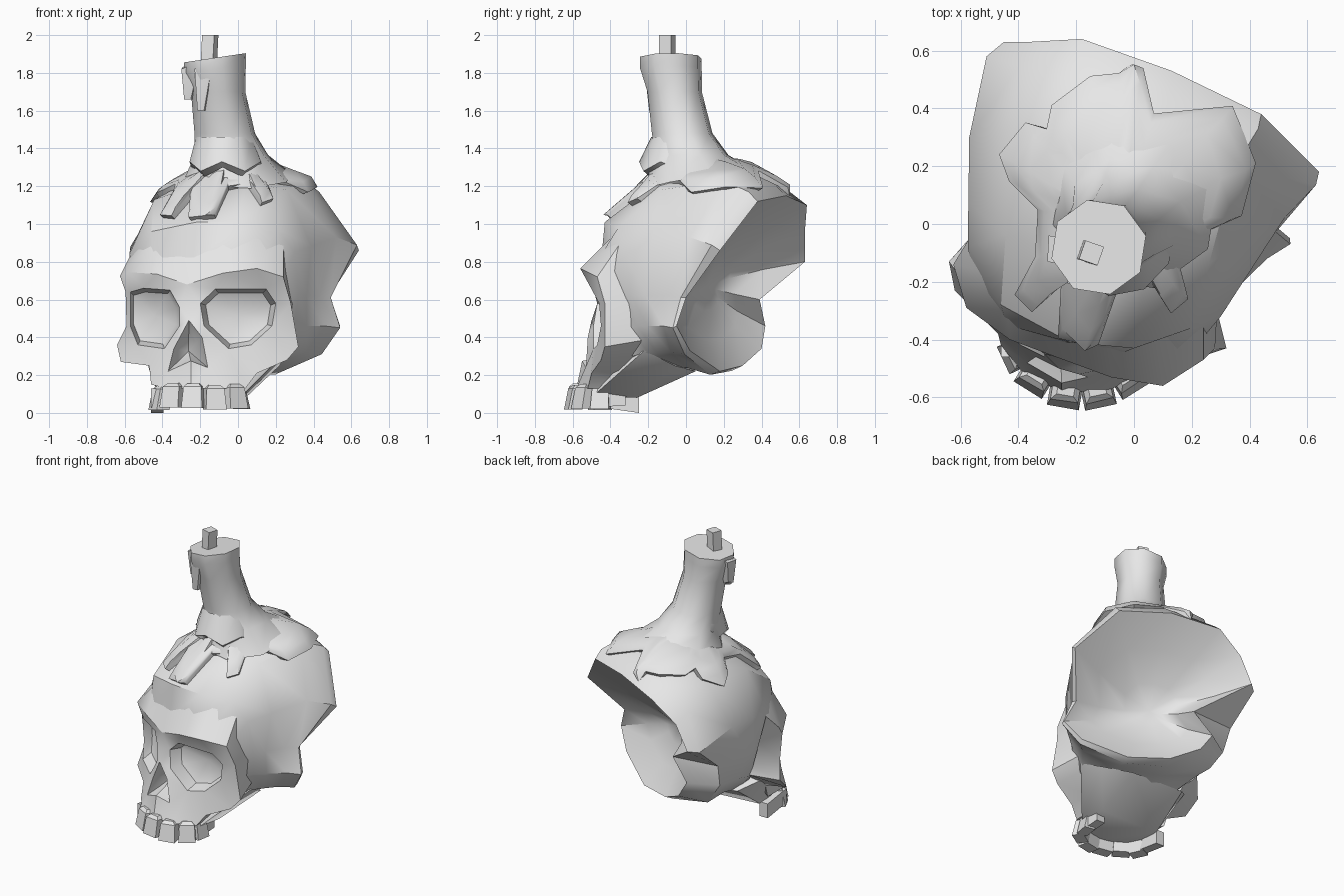
import bpy, bmesh, math, random
from mathutils import Vector, Matrix
from mathutils.bvhtree import BVHTree

if "Cube" in bpy.data.objects:
    bpy.data.objects.remove(bpy.data.objects["Cube"])

random.seed(1)
grey = bpy.data.materials.new("bone_grey")
grey.diffuse_color = (0.8, 0.8, 0.8, 1)
grey.use_nodes = True
grey.node_tree.nodes["Principled BSDF"].inputs["Base Color"].default_value = grey.diffuse_color


def finish(bm, name, angle=38):
    bmesh.ops.recalc_face_normals(bm, faces=bm.faces)
    me = bpy.data.meshes.new(name)
    bm.to_mesh(me)
    bm.free()
    ob = bpy.data.objects.new(name, me)
    bpy.context.collection.objects.link(ob)
    me.materials.append(grey)
    bpy.ops.object.select_all(action='DESELECT')
    ob.select_set(True)
    bpy.context.view_layer.objects.active = ob
    bpy.ops.object.shade_smooth_by_angle(angle=math.radians(angle))
    return ob


def bridge(bm, a, b):
    n = len(a)
    for i in range(n):
        j = (i + 1) % n
        bm.faces.new((a[i], a[j], b[j], b[i]))


def fan(bm, ring, centre):
    c = bm.verts.new(centre)
    for i in range(len(ring)):
        bm.faces.new((ring[i], ring[(i + 1) % len(ring)], c))


def loft(rings, start=None, end=None):
    bm = bmesh.new()
    vs = [[bm.verts.new(p) for p in r] for r in rings]
    for a, b in zip(vs, vs[1:]):
        bridge(bm, a, b)
    if start is not None:
        fan(bm, vs[0], start)
    if end is not None:
        fan(bm, vs[-1], end)
    return bm


def hull(name, pts, angle=38):
    bm = bmesh.new()
    for p in pts:
        bm.verts.new(p)
    res = bmesh.ops.convex_hull(bm, input=bm.verts)
    inside = [v for v in res["geom_interior"] if isinstance(v, bmesh.types.BMVert)]
    bmesh.ops.delete(bm, geom=inside, context='VERTS')
    return finish(bm, name, angle)


def middle(pts):
    return sum((Vector(p) for p in pts), Vector()) / len(pts)


# Cranium: rings run from the brow back to the broken rim
brow_ring = [(-.24, -.41, .78), (-.05, -.45, .8), (.13, -.46, .82), (.25, -.38, .75), (.26, -.33, .6),
             (.26, -.3, .45), (.2, -.3, .3), (0, -.35, .2), (-.15, -.35, .18), (-.3, -.28, .2),
             (-.45, -.08, .4), (-.5, -.05, .6), (-.55, -.2, .75), (-.44, -.35, .78)]
front_ring = [(-.22, -.41, 1.01), (0, -.43, 1.01), (.2, -.36, .98), (.3, -.32, .85), (.32, -.29, .62),
              (.3, -.26, .46), (.26, -.2, .32), (.05, -.18, .21), (-.15, -.14, .21), (-.33, -.1, .23),
              (-.5, 0, .4), (-.56, 0, .62), (-.575, -.08, .84), (-.46, -.28, .96)]
mid_ring = [(-.2, .33, 1.26), (.1, .28, 1.3), (.35, .2, 1.23), (.52, .02, .93), (.43, -.1, .62),
            (.46, -.12, .46), (.36, -.08, .32), (.15, 0, .24), (-.12, .1, .24), (-.4, .15, .32),
            (-.52, .15, .45), (-.57, .12, .62), (-.57, .3, .88), (-.42, .33, 1.13)]
rim = [(-.18, .64, 1.1), (.13, .53, 1.15), (.44, .38, 1.12), (.64, .18, .86), (.48, 0, .61),
       (.54, -.05, .46), (.45, .02, .33), (.2, .18, .22), (-.05, .3, .25), (-.22, .4, .34),
       (-.3, .42, .46), (-.17, .39, .6), (-.45, .63, .8), (-.36, .63, .97)]
# Crown bulges upwards between forehead and mid ring
crown = [Vector(f).lerp(Vector(m), .4) + Vector((0, 0, .1 if i in (0, 1, 2, 13) else 0))
         for i, (f, m) in enumerate(zip(front_ring, mid_ring))]
mid = Vector((.05, .3, .65))
edge = []
for m, r in zip(mid_ring, rim):
    p = Vector(m).lerp(Vector(r), .72)
    out = p - mid
    out.y = 0
    edge.append(p + out.normalized() * .025)
# Wide bevel along the left side of the break
edge[9:13] = [(-.38, .3, .3), (-.48, .31, .45), (-.5, .36, .61), (-.51, .58, .79)]
back_dir = Vector((.38, .9, -.1)).normalized()


def bowl(t):
    return [Vector(r).lerp(mid, t) - back_dir * .2 * (1 - (1 - t) ** 2) for r in rim]


bm = loft([brow_ring, front_ring, crown, mid_ring, edge, rim, bowl(.35), bowl(.7)],
          (-.2, -.2, .55), mid - back_dir * .2)
bmesh.ops.recalc_face_normals(bm, faces=bm.faces)
bm.normal_update()
dome = BVHTree.FromBMesh(bm)
finish(bm, "cranium")

# Face plate with eye sockets and nose opening
outline = [(-.625, -.14, .725), (-.58, -.29, .745), (-.43, -.4, .735), (-.27, -.46, .68), (-.08, -.53, .74),
           (.1, -.56, .765), (.24, -.47, .72), (.28, -.43, .58), (.32, -.43, .35), (.26, -.45, .28),
           (.1, -.5, .21), (.04, -.52, .13), (-.1, -.58, .13), (-.25, -.58, .13), (-.38, -.52, .13),
           (-.46, -.42, .15), (-.47, -.38, .25), (-.62, -.23, .27), (-.64, -.13, .36), (-.59, -.2, .46),
           (-.595, -.22, .64)]
right_eye = [(-.2, -.47, .58), (-.12, -.49, .655), (.15, -.5, .655), (.2, -.46, .58),
             (.18, -.45, .46), (.07, -.47, .36), (-.05, -.49, .34), (-.18, -.49, .46)]
left_eye = [(-.57, -.25, .64), (-.5, -.33, .66), (-.36, -.41, .65), (-.31, -.45, .56),
            (-.31, -.46, .46), (-.39, -.42, .34), (-.53, -.3, .36), (-.57, -.23, .46)]
nose = [(-.26, -.5, .49), (-.19, -.52, .4), (-.16, -.53, .24), (-.25, -.55, .275),
        (-.37, -.48, .22), (-.34, -.46, .34)]
bm = bmesh.new()
loops, edges = [], []
for pts in (outline, right_eye, left_eye, nose):
    vs = [bm.verts.new((p[0], 0, p[2])) for p in pts]
    edges += [bm.edges.new((vs[i - 1], vs[i])) for i in range(len(vs))]
    loops.append(vs)
bmesh.ops.triangle_fill(bm, use_beauty=True, use_dissolve=False, edges=edges, normal=(0, -1, 0))
for vs, pts in zip(loops, (outline, right_eye, left_eye, nose)):
    for v, p in zip(vs, pts):
        v.co = p
back = []
for x, y, z in outline:               # rear edge sinks into the cranium
    brow = z > .67
    p = Vector((x, y + (.11 if brow else .17), z + (.17 if brow else 0)))
    if (x, z) == (.24, .72):          # pointed temple
        p = Vector((.265, -.36, .93))
    if z > .26:
        hit, normal, _, _ = dome.find_nearest(p)
        p = hit - normal * (.01 if brow else .02)
    back.append(bm.verts.new(p))
bridge(bm, loops[0], back)
fan(bm, back, (-.2, -.2, .5))
for vs, depth, shrink in zip(loops[1:], (.1, .1, .1), (.14, .14, .4)):
    c = middle([v.co for v in vs])
    deep = Vector((0, depth, 0))
    inner = [bm.verts.new(v.co.lerp(c, shrink) + deep * .85) for v in vs]
    bridge(bm, vs, inner)
    fan(bm, inner, c + deep * 1.4)
finish(bm, "face")

# Upper jaw with skull base, gum ridges and teeth
hull("upper_jaw", [(-.45, -.4, .16), (-.38, -.5, .09), (-.2, -.56, .09), (-.05, -.54, .09), (.03, -.48, .1),
                   (.04, -.26, .08), (-.4, -.26, .08), (.22, -.06, .25), (-.4, 0, .27), (.05, .05, .22),
                   (-.4, -.28, .28), (.1, -.36, .28), (-.15, -.36, .28), (.26, -.22, .33),
                   (-.5, -.1, .33)])
for name, x, rear, low in (("right_gum_ridge", .01, -.32, .04), ("left_gum_ridge", -.425, -.25, 0)):
    hull(name, [(x + dx, y, z) for dx in (-.035, .03)
                for y, z in ((-.46, .03), (rear, low), (rear, .1), (-.46, .13))])
teeth = [(-.405, -.45, -65, .105), (-.34, -.53, -32, .115), (-.237, -.583, -10, .112),
         (-.125, -.583, 12, .112), (-.02, -.535, 32, .11), (.005, -.45, 80, .1)]
for i, (x, y, turn, w) in enumerate(teeth):
    bm = bmesh.new()
    bmesh.ops.create_cube(bm, size=1)
    for v in bm.verts:
        low = v.co.z < 0
        v.co = Vector((v.co.x * w * (1 if low else .85), v.co.y * .075 - (.015 if low else -.01),
                       .025 if low else .155))
    top = [e for e in bm.edges if min(v.co.z for v in e.verts) > .1]
    bmesh.ops.bevel(bm, geom=top, offset=.018, segments=1, affect='EDGES')
    bm.transform(Matrix.Translation((x, y, random.uniform(-.012, .006)))
                 @ Matrix.Rotation(math.radians(turn), 4, 'Z'))
    finish(bm, f"tooth_{i + 1}", 30)


# Candle, collar and wick
def circle(cx, cy, z, r, n=8, jag=0, tilt=0):
    out = []
    for i in range(n):
        a = 2 * math.pi * (i + .3) / n
        out.append((cx + r * math.cos(a), cy + r * math.sin(a),
                    z + jag * (i % 2) + tilt * math.cos(a)))
    return out


base = []
for x, y, z in circle(0, .07, 0, .3):
    base.append(dome.ray_cast(Vector((x, y, 3)), Vector((0, 0, -1)))[0] + Vector((0, 0, .03)))
finish(loft([base, circle(-.035, .03, 1.365, .2), circle(-.07, -.02, 1.48, .165),
             circle(-.105, -.06, 1.7, .148), circle(-.122, -.08, 1.82, .168, tilt=.02),
             circle(-.122, -.08, 1.88, .168, tilt=.025)], end=(-.122, -.08, 1.88)), "candle", 60)
finish(loft([circle(-.06, -.04, 1.25, .17, 10, .05), circle(-.06, -.05, 1.28, .2, 10, .05),
             circle(-.07, -.03, 1.46, .155, 10)]), "wax_collar", 60)
hull("wick", [(-.155 + s * .048 * math.cos(a) + (.008 if z > 1.9 else 0), -.1 + .048 * math.sin(a) * s, z)
              for s in (1, -1) for a in (.45, 2.02) for z in (1.84, 2.0)])
for name, x, y, z in (("rim_drip_left", -.265, -.1, 1.66), ("rim_drip_front", -.195, -.175, 1.6)):
    hull(name, [(x + dx, y + dy, zz) for dx, dy, zz in
                ((-.02, -.02, z), (.015, -.02, z), (.03, .03, z), (-.015, .03, z + .02),
                 (-.035, -.03, 1.82), (.06, -.05, 1.86), (.05, .05, 1.86), (-.03, .06, 1.83))], 50)

# Melted wax spread over the dome, with drips
spread = [(.4, .22), (.33, .39), (.07, .37), (.03, .52), (0, .58), (-.05, .51), (-.15, .5), (-.27, .4),
          (-.29, .33), (-.36, .34), (-.44, .24), (-.42, .15), (-.32, .05), (-.33, -.1), (-.4, -.23),
          (-.34, -.29), (-.24, -.2), (-.25, -.38), (-.18, -.46), (-.12, -.4), (-.05, -.2), (.05, -.18),
          (.12, -.29), (.18, -.24), (.14, -.09), (.2, -.04), (.35, .04)]


def on_dome(scale, lift):
    ring = []
    for x, y in spread:
        px, py = -.04 + (x + .04) * scale, .01 + (y - .01) * scale
        hit, normal, _, _ = dome.ray_cast(Vector((px, py, 3)), Vector((0, 0, -1)))
        if hit is None:
            hit, normal, _, _ = dome.find_nearest(Vector((px, py, 1.1)))
        if normal.z < 0:
            normal = -normal
        ring.append(hit + normal * lift)
    return ring


finish(loft([on_dome(.97, -.03), on_dome(1, .03), on_dome(.9, .045), on_dome(.75, .05),
             on_dome(.55, .06), on_dome(.35, .08)], end=(-.04, .01, 1.38)), "melted_wax", 45)
